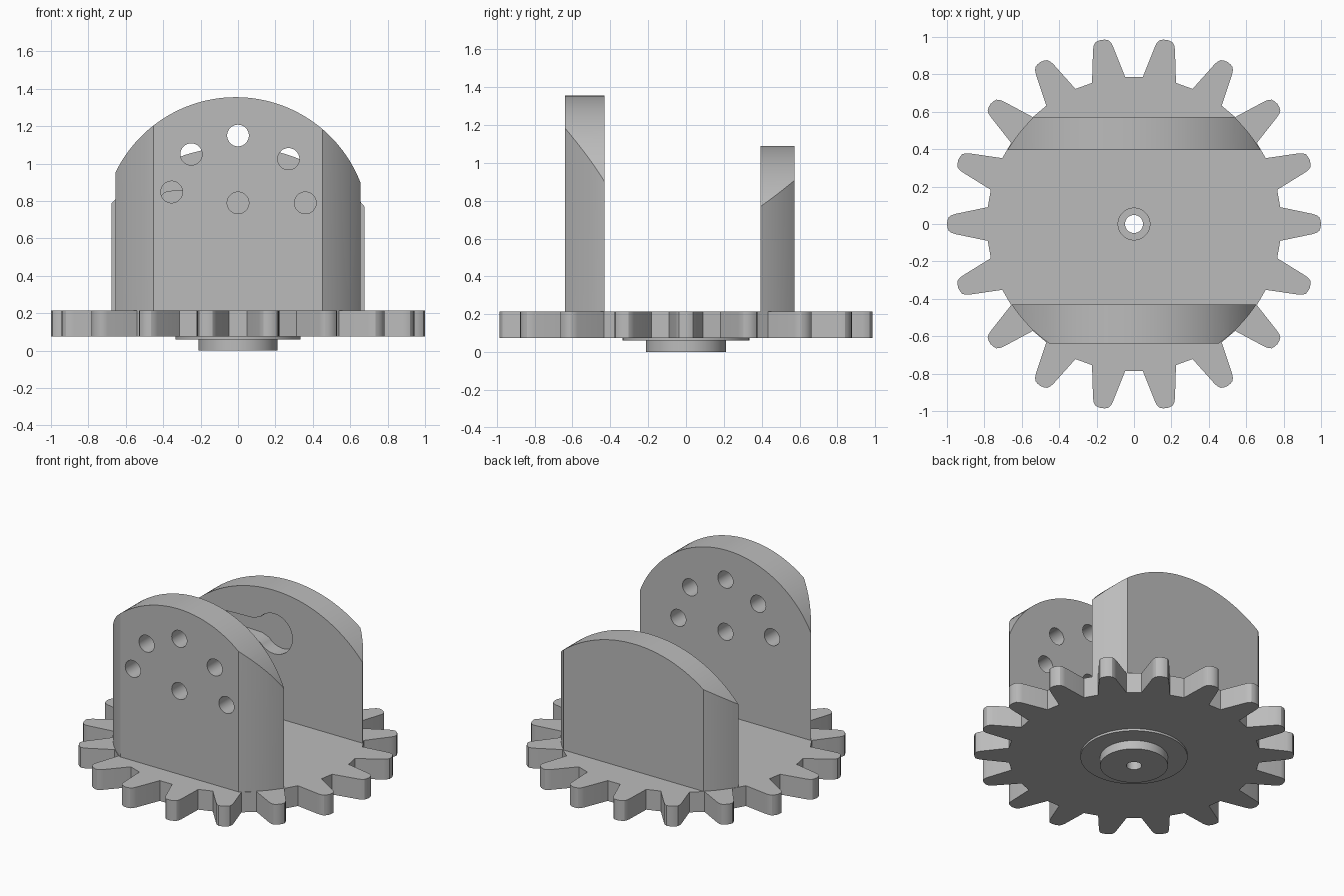
import bpy, bmesh
from math import sin, cos, pi, radians, asin

cube = bpy.data.objects.get("Cube")
if cube:
    bpy.data.objects.remove(cube, do_unlink=True)

grey = bpy.data.materials.new("plain grey")
grey.use_nodes = True
COLOUR = (0.5, 0.5, 0.5, 1)
grey.diffuse_color = COLOUR
grey.node_tree.nodes["Principled BSDF"].inputs["Base Color"].default_value = COLOUR

GEAR_BOTTOM, GEAR_TOP = 0.075, 0.215
ROOT = 0.783


def prism(name, outline, low, high, axis="Z"):
    """Extrude a 2D outline along Z, or an (x, z) outline along Y."""
    bm = bmesh.new()
    if axis == "Z":
        verts = [bm.verts.new((a, b, low)) for a, b in outline]
        step = (0, 0, high - low)
    else:
        verts = [bm.verts.new((a, low, b)) for a, b in outline]
        step = (0, high - low, 0)
    face = bm.faces.new(verts)
    new = bmesh.ops.extrude_face_region(bm, geom=[face])["geom"]
    bmesh.ops.translate(bm, vec=step, verts=[v for v in new if isinstance(v, bmesh.types.BMVert)])
    bmesh.ops.recalc_face_normals(bm, faces=bm.faces)
    mesh = bpy.data.meshes.new(name)
    bm.to_mesh(mesh)
    bm.free()
    mesh.materials.append(grey)
    obj = bpy.data.objects.new(name, mesh)
    bpy.context.collection.objects.link(obj)
    return obj


def arc(cx, cy, r, start=0, end=2 * pi, n=48, closed=True):
    steps = n if closed else n - 1
    return [(cx + r * cos(start + (end - start) * i / steps),
             cy + r * sin(start + (end - start) * i / steps)) for i in range(n)]


def activate(obj):
    bpy.ops.object.select_all(action="DESELECT")
    bpy.context.view_layer.objects.active = obj
    obj.select_set(True)


def combine(obj, cutter, operation="DIFFERENCE"):
    """Apply a boolean and discard the cutter."""
    mod = obj.modifiers.new("cut", "BOOLEAN")
    mod.object, mod.operation, mod.solver = cutter, operation, "EXACT"
    activate(obj)
    bpy.ops.object.modifier_apply(modifier=mod.name)
    bpy.data.objects.remove(cutter, do_unlink=True)


# Gear wheel: tapered teeth with rounded tips
TEETH = 18
half = [(0.782, 0.09), (0.955, 0.054), (0.976, 0.047), (0.991, 0.036), (0.997, 0.02)]
tooth = [(r, -w) for r, w in half] + [(1.0, 0)] + [(r, w) for r, w in reversed(half)]
outline = []
for i in range(TEETH):
    c, s = cos(2 * pi * i / TEETH), sin(2 * pi * i / TEETH)
    outline += [(x * c - y * s, x * s + y * c) for x, y in tooth]
gear = prism("gear_wheel", outline, GEAR_BOTTOM, GEAR_TOP)

# Stepped hub under the wheel
flange = prism("hub_flange", arc(0, 0, 0.335, n=96), 0.06, GEAR_BOTTOM)
boss = prism("hub_boss", arc(0, 0, 0.212, n=96), 0, 0.06)

# Axle bore and screw recess
for part in (gear, flange, boss):
    combine(part, prism("bore", arc(0, 0, 0.048), -0.1, 0.4))
combine(gear, prism("recess", arc(0, 0, 0.085), 0.14, 0.4))


def bracket(name, front, back, top, radius, shift):
    """Upright plate with an arched top, its sides trimmed to the wheel."""
    a = asin(0.7 / radius)
    arch = arc(shift, top - radius, radius, pi / 2 - a, pi / 2 + a, 65, False)
    foot = [(arch[-1][0], GEAR_TOP), (arch[0][0], GEAR_TOP)]
    plate = prism(name, arch + foot, front, back, "Y")
    combine(plate, prism("trim", arc(0, 0, ROOT, n=160), 0, 2), "INTERSECT")
    return plate


front_plate = bracket("front_bracket", -0.64, -0.43, 1.355, 0.715, -0.012)
back_plate = bracket("back_bracket", 0.395, 0.573, 1.09, 0.89, -0.007)

# Screw holes through the front bracket
for x, z in [(-0.25, 1.05), (0, 1.15), (0.27, 1.025), (-0.355, 0.848), (0, 0.79), (0.36, 0.79)]:
    combine(front_plate, prism("hole", arc(x, z, 0.058), -1, 0, "Y"))

# Blind keyhole pocket on the inner face of the back bracket
hub = arc(0, 0.79, 0.138, radians(-140), radians(140), 41, False)
tip = arc(-0.36, 0.79, 0.062, pi / 2, 3 * pi / 2, 21, False)
pocket = hub + [(-0.16, 0.858)] + tip + [(-0.16, 0.722)]
combine(back_plate, prism("pocket", pocket, 0.2, 0.49, "Y"))

# Smooth the curved walls and keep the edges sharp
for part in (gear, flange, boss, front_plate, back_plate):
    activate(part)
    bpy.ops.object.shade_smooth_by_angle(angle=radians(30))
